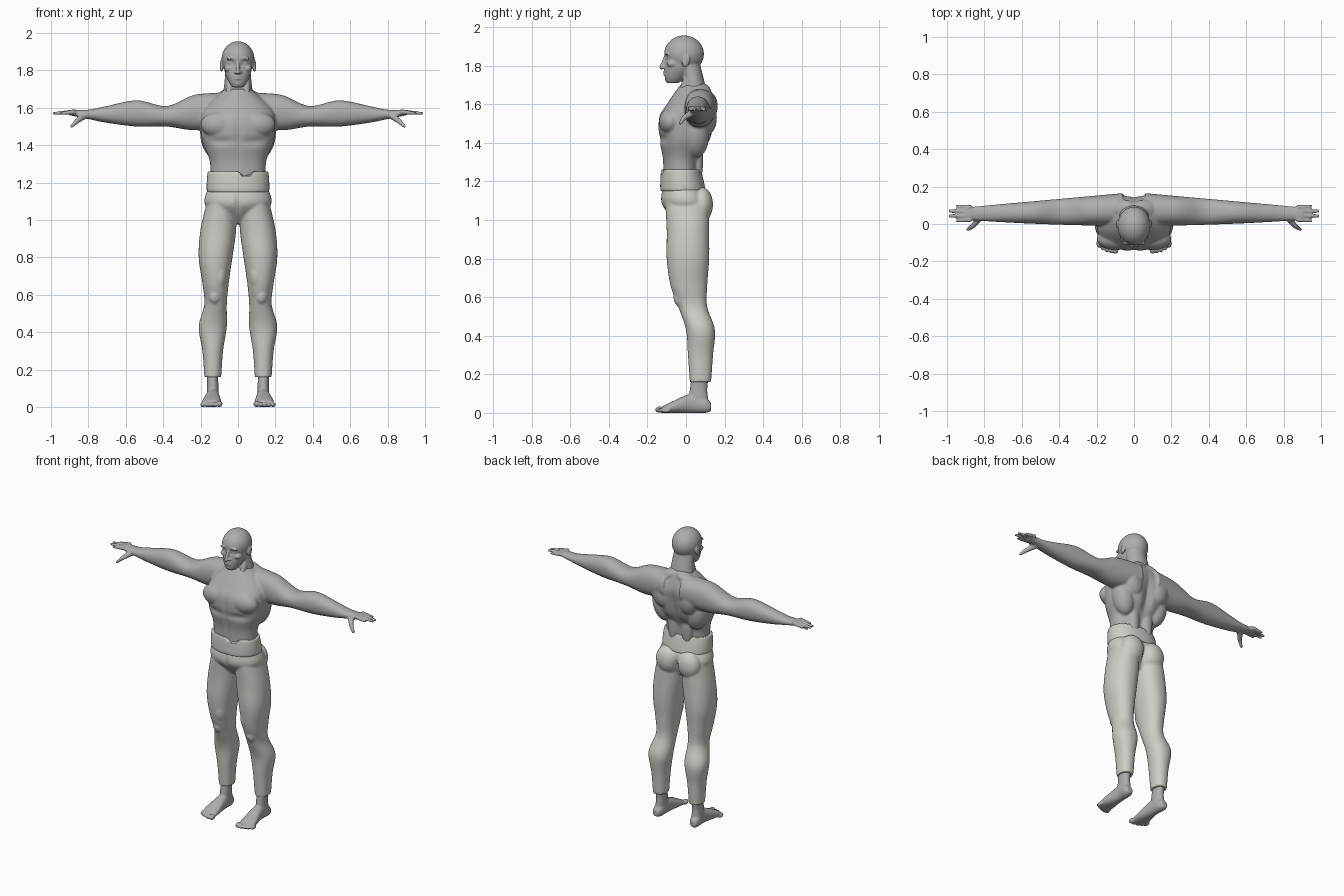
import bpy
import bmesh
from math import cos, sin, tau, exp, copysign
from mathutils import Matrix, Vector

cube = bpy.data.objects.get("Cube")
if cube:
    bpy.data.objects.remove(cube)


def make_material(name, red, green, blue):
    material = bpy.data.materials.new(name)
    material.use_nodes = True
    colour = (red, green, blue, 1)
    material.diffuse_color = colour
    material.node_tree.nodes["Principled BSDF"].inputs["Base Color"].default_value = colour
    return material


skin = make_material("grey skin", .42, .42, .42)
cloth = make_material("pale cloth", .62, .61, .57)


def spline(before, start, end, after, t):
    """Smooth value between start and end."""
    slope_in, slope_out = (end - before) / 2, (after - start) / 2
    eased = t * t * (3 - 2 * t)
    curve = slope_in * t * (1 - t) ** 2 - slope_out * t * t * (1 - t)
    return start + (end - start) * eased + curve


def loft(bm, axis, rows, power=2.2, steps=8, sides=64):
    """Closed skin through rows of (position, low a, high a, low b, high b)."""
    sections = []
    last = len(rows) - 1
    for i in range(last):
        around = rows[max(i - 1, 0)], rows[i], rows[i + 1], rows[min(i + 2, last)]
        for step in range(steps):
            sections.append([spline(*values, step / steps) for values in zip(*around)])
    sections.append(rows[last])
    rings = []
    for position, a_low, a_high, b_low, b_high in sections:
        ring = []
        for side in range(sides):
            angle = tau * side / sides
            u, v = [copysign(abs(w) ** (2 / power), w) for w in (cos(angle), sin(angle))]
            a = (a_low + a_high + u * (a_high - a_low)) / 2
            b = (b_low + b_high + v * (b_high - b_low)) / 2
            places = {"x": (position, a, b), "y": (a, position, b), "z": (a, b, position)}
            ring.append(bm.verts.new(places[axis]))
        rings.append(ring)
    for lower, upper in zip(rings, rings[1:]):
        for side in range(sides):
            following = (side + 1) % sides
            bm.faces.new((lower[side], lower[following], upper[following], upper[side]))
    bm.faces.new(rings[0])
    bm.faces.new(rings[-1])


def centred(rows):
    """Rows of (height, half width, front, back) made symmetric."""
    return [(z, -half, half, front, back) for z, half, front, back in rows]


def blob(bm, centre, radii, tilt=0, axis="Y"):
    matrix = Matrix.Translation(centre) @ Matrix.Rotation(tilt, 4, axis) @ Matrix.Diagonal((*radii, 1))
    bmesh.ops.create_uvsphere(bm, u_segments=32, v_segments=20, radius=1, matrix=matrix)


def finger(bm, start, end, thick, thin):
    start, end = Vector(start), Vector(end)
    line = end - start
    turn = line.to_track_quat("Z", "Y").to_matrix().to_4x4()
    matrix = Matrix.Translation((start + end) / 2) @ turn
    bmesh.ops.create_cone(bm, cap_ends=True, segments=16, radius1=thick, radius2=thin,
                          depth=line.length, matrix=matrix)
    blob(bm, end, (thin, thin, thin))


def mirror(bm):
    """Copy everything built so far to the other side."""
    geometry = bm.verts[:] + bm.edges[:] + bm.faces[:]
    for element in bmesh.ops.duplicate(bm, geom=geometry)["geom"]:
        if isinstance(element, bmesh.types.BMVert):
            element.co.x = -element.co.x


def dent(bm, centre, reach, depth):
    """Soft dent along y around a point and its mirror image."""
    for vert in bm.verts:
        point = Vector((abs(vert.co.x), vert.co.y, vert.co.z)) - Vector(centre)
        distance = sum((offset / size) ** 2 for offset, size in zip(point, reach))
        vert.co.y += depth * exp(-distance)


def finish(bm, name, material, voxel=None):
    bmesh.ops.recalc_face_normals(bm, faces=bm.faces[:])
    mesh = bpy.data.meshes.new(name)
    bm.to_mesh(mesh)
    bm.free()
    mesh.materials.append(material)
    mesh.shade_smooth()
    part = bpy.data.objects.new(name, mesh)
    bpy.context.collection.objects.link(part)
    if voxel:
        remesh = part.modifiers.new("merge", "REMESH")
        remesh.mode = "VOXEL"
        remesh.voxel_size = voxel
        remesh.use_smooth_shade = True
        soften = part.modifiers.new("soften", "SMOOTH")
        soften.iterations = 3


# Arms, tapering in depth towards the wrist
bm = bmesh.new()
arm = [(.06, 1.5, 1.68), (.23, 1.48, 1.67), (.38, 1.5, 1.61), (.54, 1.5, 1.64),
       (.7, 1.52, 1.61), (.8, 1.54, 1.59), (.9, 1.56, 1.59)]
loft(bm, "x", [(x, .04 * x * x - .01, .17 - .09 * x, low, high) for x, low, high in arm])

# Four fingers fanned out, and a two-jointed thumb
for number in range(4):
    tip_x = .99 - .02 * (number - 1.5) ** 2
    finger(bm, (.87, .09 - .023 * number, 1.58), (tip_x, .095 - .026 * number, 1.57), .013, .009)
thumb_joint = (.86, -.01, 1.53)
finger(bm, (.82, .04, 1.56), thumb_joint, .02, .014)
finger(bm, thumb_joint, (.89, -.03, 1.5), .014, .009)

# Chest, shoulder blades, sides, spine muscles and neck slopes
blob(bm, (.1, -.08, 1.51), (.1, .06, .07))
blob(bm, (.1, .11, 1.53), (.07, .05, .09), .3)
blob(bm, (.13, .05, 1.44), (.07, .07, .12), .2)
blob(bm, (.05, .06, 1.32), (.04, .03, .13))
blob(bm, (.06, .08, 1.66), (.09, .05, .04), .4)
mirror(bm)

# Torso
loft(bm, "z", centred([
    (1.18, .15, -.12, .07), (1.31, .15, -.12, .07), (1.42, .19, -.14, .13),
    (1.53, .2, -.14, .15), (1.6, .18, -.1, .15), (1.7, .07, -.03, .11)]))
dent(bm, (0, .14, 1.45), (.03, .07, .15), -.025)
dent(bm, (0, -.14, 1.45), (.015, .05, .15), .008)
dent(bm, (.1, -.14, 1.42), (.08, .05, .02), .014)
finish(bm, "torso_and_arms", skin, .007)

# Eyes, brows, cheeks, nostrils, ears and neck muscles
bm = bmesh.new()
blob(bm, (.034, -.094, 1.84), (.015, .013, .011))
blob(bm, (.036, -.1, 1.864), (.026, .013, .008), .15)
blob(bm, (.05, -.07, 1.81), (.024, .03, .02))
blob(bm, (.012, -.113, 1.79), (.009, .013, .008))
blob(bm, (.088, 0, 1.825), (.009, .02, .034), -.25, "X")
blob(bm, (.045, 0, 1.7), (.02, .025, .09), -.35, "X")
mirror(bm)

# Skull, jaw and neck
blob(bm, (0, -.01, 1.86), (.088, .103, .096))
loft(bm, "z", centred([
    (1.71, .03, -.1, -.04), (1.74, .05, -.11, 0), (1.79, .07, -.11, .04), (1.87, .08, -.1, .07)]))
loft(bm, "z", centred([
    (1.58, .1, -.06, .13), (1.7, .077, -.02, .1), (1.82, .065, -.04, .07)]), power=2)
dent(bm, (.034, -.11, 1.84), (.018, .03, .012), .012)

# Nose, lips and chin
finger(bm, (0, -.104, 1.85), (0, -.127, 1.79), .009, .011)
for height in (1.756, 1.77):
    blob(bm, (0, -.107, height), (.022, .011, .006))
blob(bm, (0, -.095, 1.73), (.022, .015, .014))
finish(bm, "head", skin, .0045)

# Trouser legs with buttocks, knees and inner thighs
bm = bmesh.new()
loft(bm, "z", [
    (1.12, .01, .16, -.11, .12), (.95, .01, .2, -.1, .12), (.8, .03, .21, -.1, .12),
    (.66, .05, .19, -.08, .11), (.55, .06, .18, -.04, .11), (.43, .06, .21, 0, .15),
    (.3, .08, .19, .01, .14), (.16, .09, .18, .02, .13)])
blob(bm, (.08, .08, 1.08), (.08, .06, .09))
blob(bm, (.125, -.03, .6), (.035, .035, .05))
blob(bm, (.1, -.03, .72), (.045, .06, .1))
mirror(bm)

# Trouser seat, with its rear cleft and front seam
loft(bm, "z", centred([(1.17, .16, -.12, .09), (1.08, .175, -.125, .12), (.98, .06, -.04, .06)]))
dent(bm, (0, .13, 1.05), (.015, .06, .07), -.035)
dent(bm, (0, -.13, 1.09), (.007, .05, .06), .01)
finish(bm, "trousers", cloth, .007)

# Waistband with a stepped overlap at the front
bm = bmesh.new()
loft(bm, "z", centred([
    (1.15, .15, -.12, .09), (1.16, .167, -.133, .1), (1.25, .163, -.13, .08), (1.26, .15, -.12, .07)]))
for vert in bm.verts:
    if .01 < vert.co.x < .08 and vert.co.y < 0:
        vert.co.z = min(vert.co.z, 1.235)
finish(bm, "waistband", cloth)

# Ankles, feet and toes
bm = bmesh.new()
loft(bm, "z", [(.2, .11, .17, .03, .12), (.12, .105, .165, .02, .11), (.04, .105, .17, .01, .12)])
loft(bm, "y", [
    (.13, .12, .16, .01, .05), (.1, .105, .17, 0, .08), (.03, .1, .17, 0, .1),
    (-.07, .09, .19, 0, .06), (-.12, .09, .19, 0, .035)])
for toe in range(5):
    size = .013 if toe else .017
    blob(bm, (.1 + .022 * toe, .002 * toe * toe - .136, size), (size, .024, size))
mirror(bm)
finish(bm, "feet", skin, .005)
